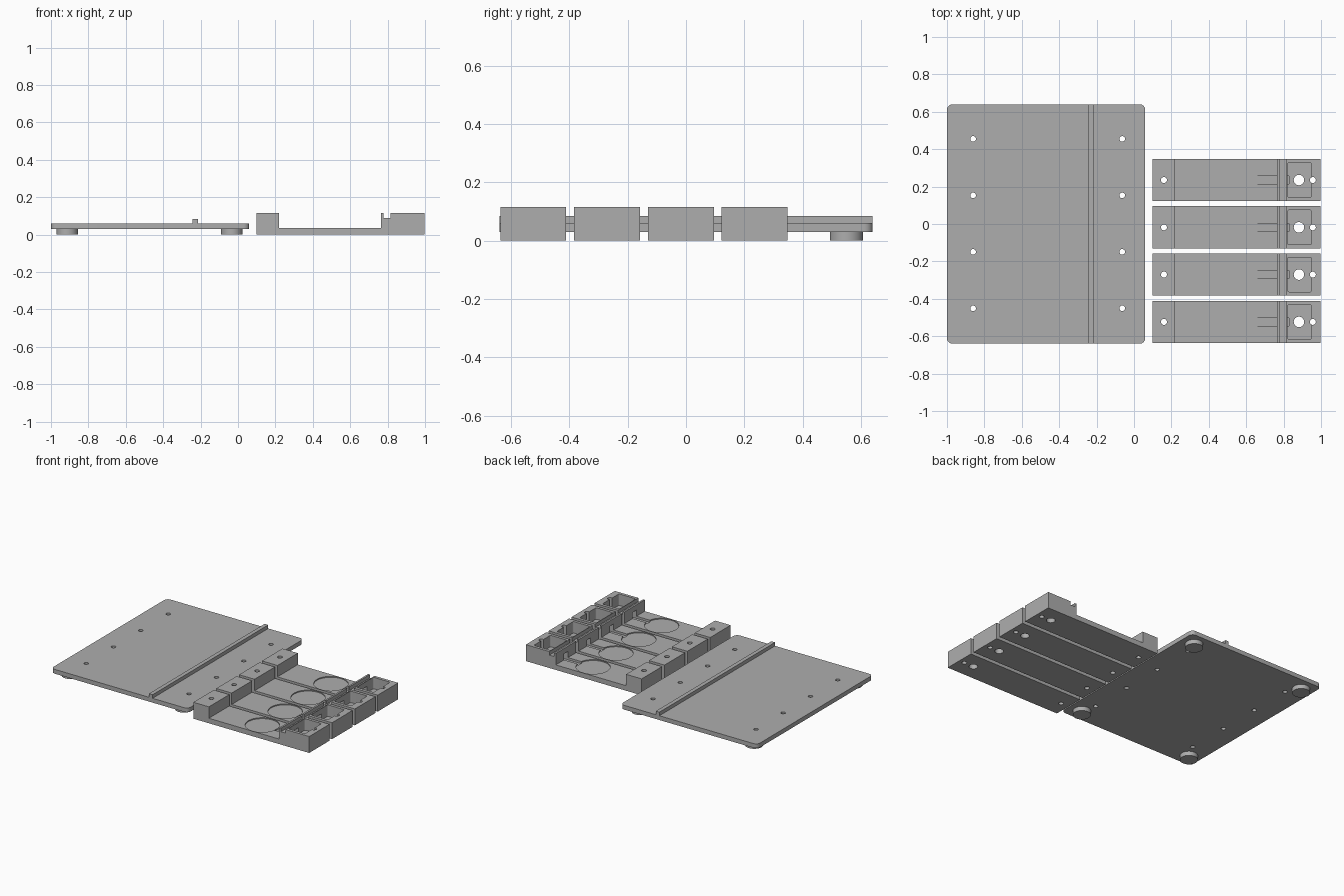
import bpy, bmesh, math

cube = bpy.data.objects.get("Cube")
if cube:
    bpy.data.objects.remove(cube, do_unlink=True)

gray = bpy.data.materials.new("plain_gray")
gray.use_nodes = True
color = (0.42, 0.42, 0.42, 1)
gray.diffuse_color = color
gray.node_tree.nodes["Principled BSDF"].inputs["Base Color"].default_value = color


def finish(name, bm):
    bmesh.ops.recalc_face_normals(bm, faces=bm.faces)
    mesh = bpy.data.meshes.new(name)
    bm.to_mesh(mesh)
    bm.free()
    mesh.materials.append(gray)
    obj = bpy.data.objects.new(name, mesh)
    bpy.context.collection.objects.link(obj)
    return obj


def extrude(name, points, offset):
    """Extrude a closed 3D outline along an offset."""
    bm = bmesh.new()
    face = bm.faces.new([bm.verts.new(p) for p in points])
    new = bmesh.ops.extrude_face_region(bm, geom=[face])["geom"]
    verts = [v for v in new if isinstance(v, bmesh.types.BMVert)]
    bmesh.ops.translate(bm, verts=verts, vec=offset)
    return finish(name, bm)


def slab(name, x0, x1, y0, y1, z0, z1, r=0.0):
    """Box with optionally rounded vertical corners."""
    steps = 8 if r else 0
    pts = []
    corners = [(x1 - r, y1 - r), (x0 + r, y1 - r), (x0 + r, y0 + r), (x1 - r, y0 + r)]
    for i, (cx, cy) in enumerate(corners):
        for s in range(steps + 1):
            a = math.pi / 2 * (i + s / max(steps, 1))
            pts.append((cx + r * math.cos(a), cy + r * math.sin(a), z0))
    return extrude(name, pts, (0, 0, z1 - z0))


def disc(name, x, y, r, z0, z1):
    pts = [(x + r * math.cos(a), y + r * math.sin(a), z0)
           for a in (math.tau * i / 48 for i in range(48))]
    return extrude(name, pts, (0, 0, z1 - z0))


def cut(obj, cutters):
    for c in cutters:
        c.hide_render = True
        mod = obj.modifiers.new("cut", "BOOLEAN")
        mod.operation = "DIFFERENCE"
        mod.solver = "EXACT"
        mod.object = c
    bpy.context.view_layer.update()
    graph = bpy.context.evaluated_depsgraph_get()
    mesh = bpy.data.meshes.new_from_object(obj.evaluated_get(graph))
    obj.modifiers.clear()
    obj.data = mesh
    for c in cutters:
        bpy.data.objects.remove(c, do_unlink=True)


def smooth(obj):
    bpy.ops.object.select_all(action="DESELECT")
    obj.select_set(True)
    bpy.context.view_layer.objects.active = obj
    bpy.ops.object.shade_smooth_by_angle(angle=math.radians(30))


# Base plate with screw holes
plate = slab("base_plate", -1, 0.06, -0.64, 0.64, 0.03, 0.06, 0.03)
cut(plate, [disc("hole_cutter", x, y, 0.015, -0.1, 0.2)
            for x in (-0.86, -0.063) for y in (0.455, 0.153, -0.149, -0.451)])
smooth(plate)

# Raised rib across the plate
slab("plate_rib", -0.242, -0.214, -0.64, 0.64, 0.058, 0.085)

# Round feet
for x in (-0.913, -0.033):
    for y in (-0.55, 0.55):
        smooth(disc("plate_foot", x, y, 0.057, 0, 0.031))

# Four identical holders: stepped side profile, then pockets and holes
profile = [(0.1, 0), (0.997, 0), (0.997, 0.115), (0.815, 0.115), (0.815, 0.09),
           (0.778, 0.09), (0.778, 0.115), (0.765, 0.115), (0.765, 0.035),
           (0.22, 0.035), (0.22, 0.115), (0.1, 0.115)]
half = 0.113
for i in range(4):
    y = 0.235 - 0.2528 * i
    holder = extrude("holder", [(px, y - half, pz) for px, pz in profile], (0, 2 * half, 0))
    cut(holder, [
        slab("pocket_cutter", 0.82, 0.95, y - 0.092, y + 0.092, 0.035, 0.2, 0.01),
        disc("dish_cutter", 0.555, y, 0.109, 0.028, 0.06),
        slab("channel_cutter", 0.655, 0.83, y - 0.021, y + 0.021, 0.02, 0.078),
        disc("large_hole_cutter", 0.882, y, 0.028, -0.1, 0.2),
        disc("rear_hole_cutter", 0.956, y, 0.016, -0.1, 0.2),
        disc("front_hole_cutter", 0.16, y, 0.016, -0.1, 0.2),
    ])
    smooth(holder)
